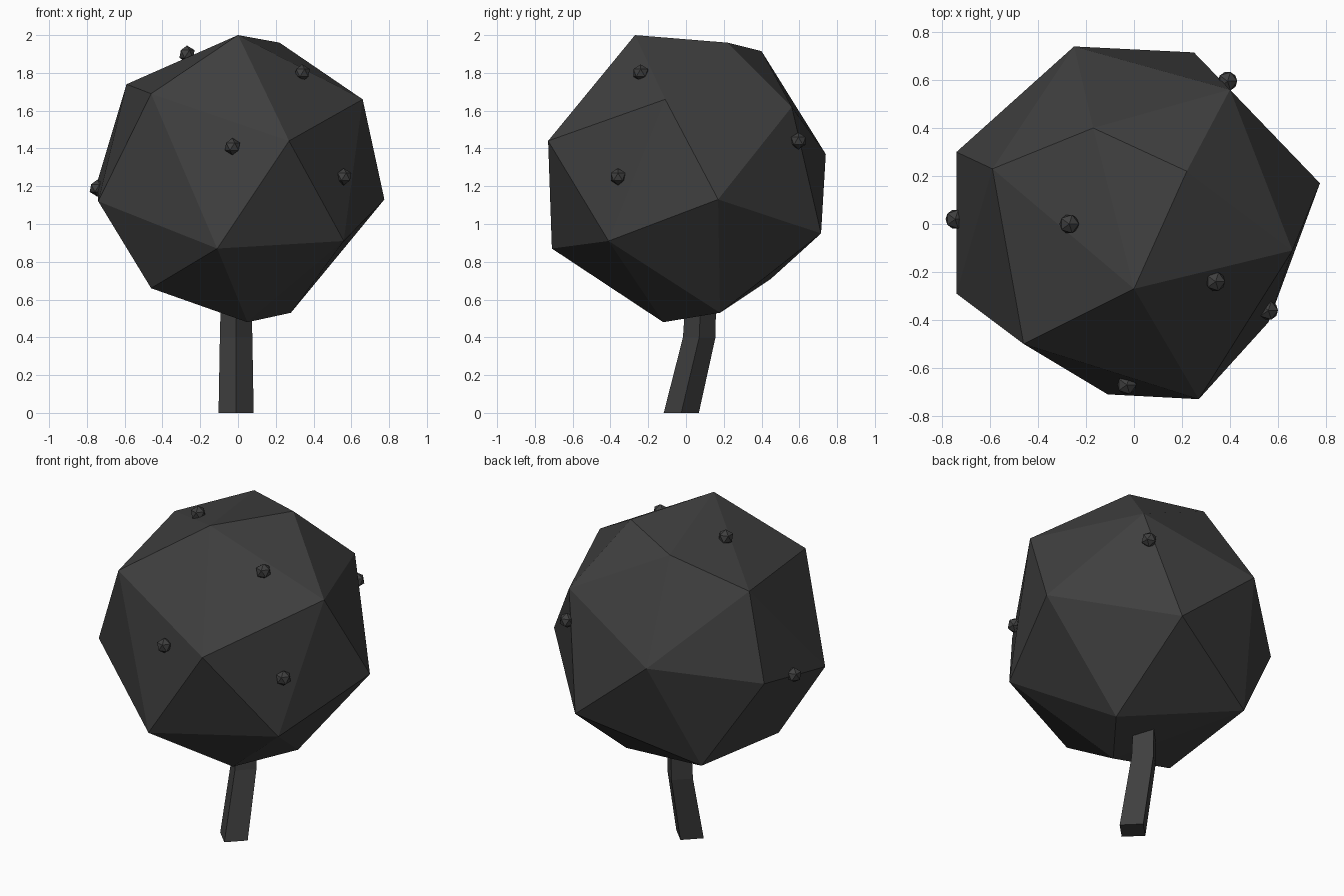
import bpy
import bmesh
from mathutils import Vector

cube = bpy.data.objects.get("Cube")
if cube:
    bpy.data.objects.remove(cube, do_unlink=True)

charcoal = bpy.data.materials.new("charcoal")
charcoal.use_nodes = True
colour = (0.05, 0.05, 0.05, 1)
charcoal.diffuse_color = colour
charcoal.node_tree.nodes["Principled BSDF"].inputs["Base Color"].default_value = colour


def finish(bm, name):
    """Turn a bmesh into a flat-shaded object."""
    bmesh.ops.recalc_face_normals(bm, faces=bm.faces[:])
    mesh = bpy.data.meshes.new(name)
    bm.to_mesh(mesh)
    bm.free()
    mesh.materials.append(charcoal)
    obj = bpy.data.objects.new(name, mesh)
    bpy.context.collection.objects.link(obj)
    return obj


# Faceted canopy: convex skin around its corner points
canopy_corners = [
    # crown
    (0, -.27, 2), (.22, .22, 1.96), (-.17, .4, 1.915),
    # shoulders
    (-.46, -.5, 1.69), (.66, -.11, 1.66), (-.59, .23, 1.74), (.4, .56, 1.62),
    # waist
    (.27, -.73, 1.44), (.775, .17, 1.13), (-.25, .74, 1.37),
    (-.74, -.29, 1.12), (-.74, .3, 1.24),
    # underside
    (-.11, -.71, .87), (.56, -.41, .91), (.25, .715, .95),
    (-.46, -.24, .66), (-.42, .45, .71), (.28, .18, .53), (.05, -.12, .48),
]
bm = bmesh.new()
for corner in canopy_corners:
    bm.verts.new(corner)
bmesh.ops.convex_hull(bm, input=bm.verts[:])
finish(bm, "canopy")

# Bent four-sided trunk: diamond rings as (centre y, height, radius)
bm = bmesh.new()
rings = []
for y, z, r in [(-.025, 0, .093), (.07, .4, .086), (.08, .65, .08)]:
    centre = Vector((-.01, y, z))
    rings.append([bm.verts.new(centre + Vector(d) * r)
                  for d in ((0, -1, 0), (1, 0, 0), (0, 1, 0), (-1, 0, 0))])
for low, high in zip(rings, rings[1:]):
    for i in range(4):
        j = (i + 1) % 4
        bm.faces.new((low[i], low[j], high[j], high[i]))
bm.faces.new(rings[0])
bm.faces.new(rings[-1])
finish(bm, "trunk")

# Small fruits set into the canopy
fruit_places = [(-.27, 0, 1.9), (.34, -.24, 1.8), (-.03, -.67, 1.41),
                (.56, -.36, 1.25), (-.745, .02, 1.19), (.39, .595, 1.44)]
for n, place in enumerate(fruit_places, 1):
    bm = bmesh.new()
    bmesh.ops.create_icosphere(bm, subdivisions=1, radius=.045)
    finish(bm, f"fruit_{n}").location = place
